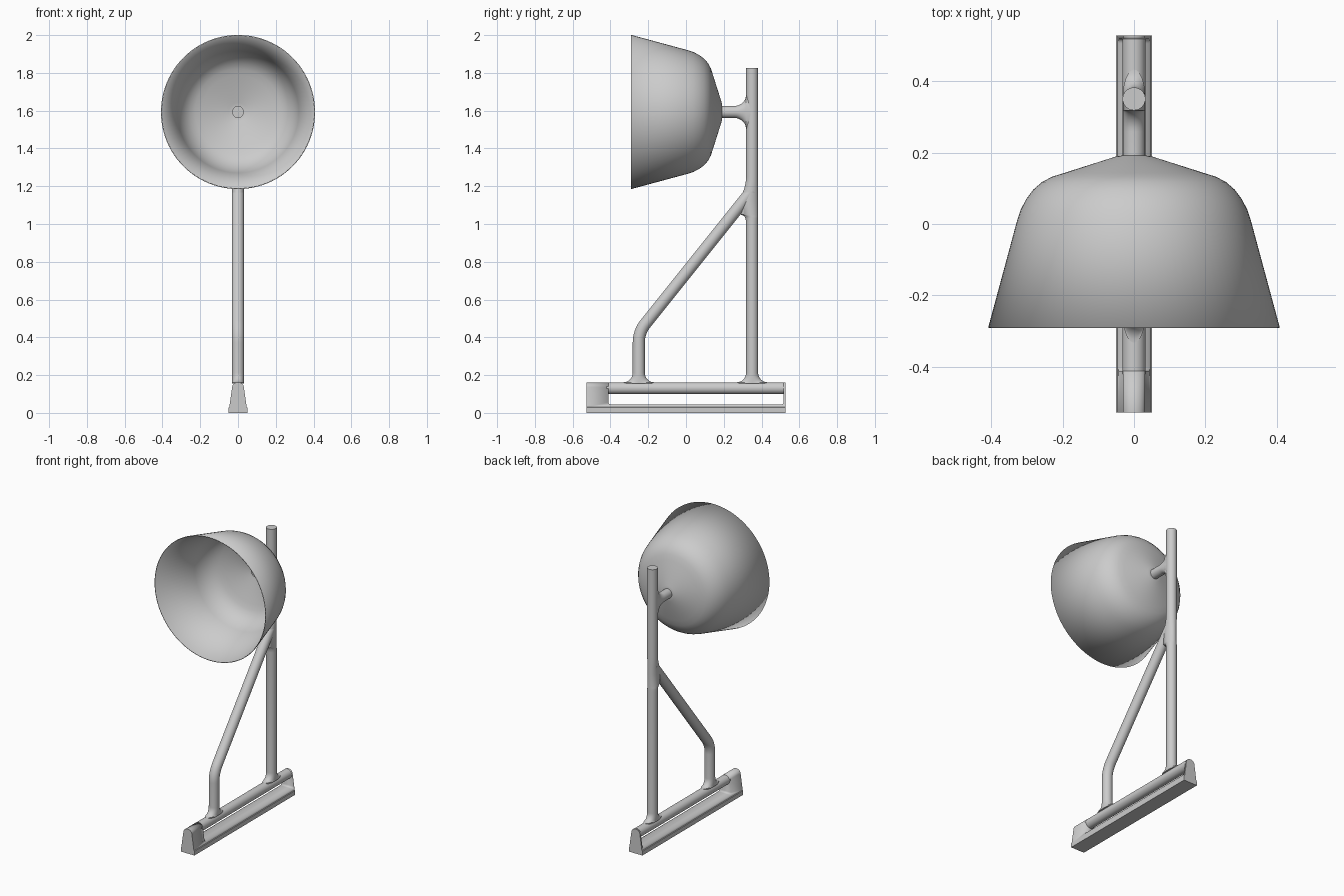
import bpy, bmesh, math
from mathutils import Vector

if "Cube" in bpy.data.objects:
    bpy.data.objects.remove(bpy.data.objects["Cube"])


def finish(name, bm, angle=35):
    bmesh.ops.recalc_face_normals(bm, faces=bm.faces)
    me = bpy.data.meshes.new(name)
    bm.to_mesh(me)
    bm.free()
    ob = bpy.data.objects.new(name, me)
    bpy.context.collection.objects.link(ob)
    bpy.ops.object.select_all(action='DESELECT')
    ob.select_set(True)
    bpy.context.view_layer.objects.active = ob
    bpy.ops.object.shade_smooth_by_angle(angle=math.radians(angle))
    return ob


def skin(bm, rings, caps=True):
    n = len(rings[0])
    for a, b in zip(rings, rings[1:]):
        for i in range(n):
            j = (i + 1) % n
            bm.faces.new((a[i], a[j], b[j], b[i]))
    if caps:
        bm.faces.new(rings[0])
        bm.faces.new(rings[-1])


def tube(name, stations, rx=0.032, n=32):
    """Loft of ellipses; each station is two opposite edge points (y, z) in the side plane."""
    bm = bmesh.new()
    rings = []
    for y1, z1, y2, z2 in stations:
        c = Vector((0, (y1 + y2) / 2, (z1 + z2) / 2))
        h = Vector((0, (y2 - y1) / 2, (z2 - z1) / 2))
        rings.append([bm.verts.new(c + h * math.cos(a) + Vector((rx * math.sin(a), 0, 0)))
                      for a in (2 * math.pi * i / n for i in range(n))])
    skin(bm, rings)
    return finish(name, bm)


def fillet(r, steps=8):
    """Offsets (outward, along) of a concave quarter-round flare."""
    return [(r * (1 - math.sin(t)), r * (1 - math.cos(t)))
            for t in (math.pi / 2 * i / steps for i in range(steps + 1))]


R = 0.032
AXIS_Z = 1.593

# Base: tapered, round-topped section run front to back, with a window through the side
half = [(0.05, 0), (0.05, 0.028), (0.046, 0.03), (0.031, 0.135)]
top = [(0.031 * math.cos(a), 0.135 + 0.027 * math.sin(a))
       for a in (math.pi * i / 16 for i in range(1, 16))]
profile = half + top + [(-x, z) for x, z in reversed(half)]
bm = bmesh.new()
skin(bm, [[bm.verts.new((x, y, z)) for x, z in profile] for y in (-0.527, 0.527)])
base = finish("base", bm)

bm = bmesh.new()
bmesh.ops.create_cube(bm, size=1)
for v in bm.verts:
    v.co = (v.co.x * 0.3, 0.053 + v.co.y * 0.928, 0.15 + v.co.z * 0.21)
bmesh.ops.bevel(bm, geom=[e for e in bm.edges if all(v.co.z < 0.1 for v in e.verts)
                          and abs(e.verts[0].co.y - e.verts[1].co.y) < 0.01],
                offset=0.012, segments=4, affect='EDGES', profile=0.5)
cutter = finish("window_cutter", bm)
mod = base.modifiers.new("window", 'BOOLEAN')
mod.operation = 'DIFFERENCE'
mod.solver = 'EXACT'
mod.object = cutter
bpy.context.view_layer.objects.active = base
bpy.ops.object.modifier_apply(modifier=mod.name)
bpy.data.objects.remove(cutter)

# Horizontal tube lying in the top of the base
tube("base_tube", [(-0.42, 0.099, -0.42, 0.162), (0.52, 0.099, 0.52, 0.162)])

# Upright post with a flared foot and a web where the brace joins
PY = 0.35
post = [(PY - R, 0.12, PY + R, 0.12), (PY - R - 0.05, 0.155, PY + R + 0.05, 0.155)]
post = post[1:] + [(PY - R - o, 0.162 + s, PY + R + o, 0.162 + s) for o, s in fillet(0.05)]
for z, y in [(1.01, 0.318), (1.03, 0.315), (1.042, 0.309), (1.05, 0.29), (1.13, 0.29),
             (1.16, 0.298), (1.19, 0.309), (1.22, 0.316), (1.25, 0.318), (1.825, 0.318)]:
    post.append((y, z, PY + R, z))
tube("upright_post", post)

# Brace: flared foot, short vertical, smooth bend, then a straight diagonal to the post
BY, slope = -0.25, math.atan2(0.60, 0.75)
brace = [(BY - R - 0.05, 0.155, BY + R + 0.05, 0.155)]
brace += [(BY - R - o, 0.162 + s, BY + R + o, 0.162 + s) for o, s in fillet(0.05)]
bend_r, bend_z = 0.16, 0.372
for i in range(11):
    t = slope * i / 10
    c, s = math.cos(t), math.sin(t)
    cy = BY + bend_r
    brace.append((cy - (bend_r + R) * c, bend_z + (bend_r + R) * s,
                  cy - (bend_r - R) * c, bend_z + (bend_r - R) * s))
y1, z1, y2, z2 = brace[-1]
length = (PY - (y1 + y2) / 2) / math.sin(slope)
dy, dz = length * math.sin(slope), length * math.cos(slope)
brace.append((y1 + dy, z1 + dz, y2 + dy, z2 + dz))
tube("brace", brace)

# Shade arm, flaring where it meets the post
arm = [(0.178, AXIS_Z - R, 0.178, AXIS_Z + R)]
arm += [(PY - R - s, AXIS_Z - R - o, PY - R - s, AXIS_Z + R + o)
        for o, s in reversed(fillet(0.06))]
arm.append((PY, AXIS_Z - R - 0.06, PY, AXIS_Z + R + 0.06))
tube("shade_arm", arm, 0.031)

# Shade: thin open bowl revolved around the front-to-back axis
outline = [(0.408, -0.29), (0.327, 0.01), (0.317, 0.04), (0.302, 0.069), (0.282, 0.096),
           (0.258, 0.117), (0.23, 0.132), (0.195, 0.143), (0.05, 0.189), (0.03, 0.192)]
n = 96
bm = bmesh.new()
rings = [[bm.verts.new((r * math.cos(a), y, AXIS_Z + r * math.sin(a)))
          for a in (2 * math.pi * i / n for i in range(n))] for r, y in outline]
skin(bm, rings, caps=False)
bm.faces.new(rings[-1])
shade = finish("shade", bm)
# make the wall grow inwards whatever the winding
f = shade.data.polygons[0]
outward = f.normal.dot(f.center - Vector((0, 0, AXIS_Z))) > 0
sol = shade.modifiers.new("wall", 'SOLIDIFY')
sol.thickness = 0.005
sol.offset = -1 if outward else 1
